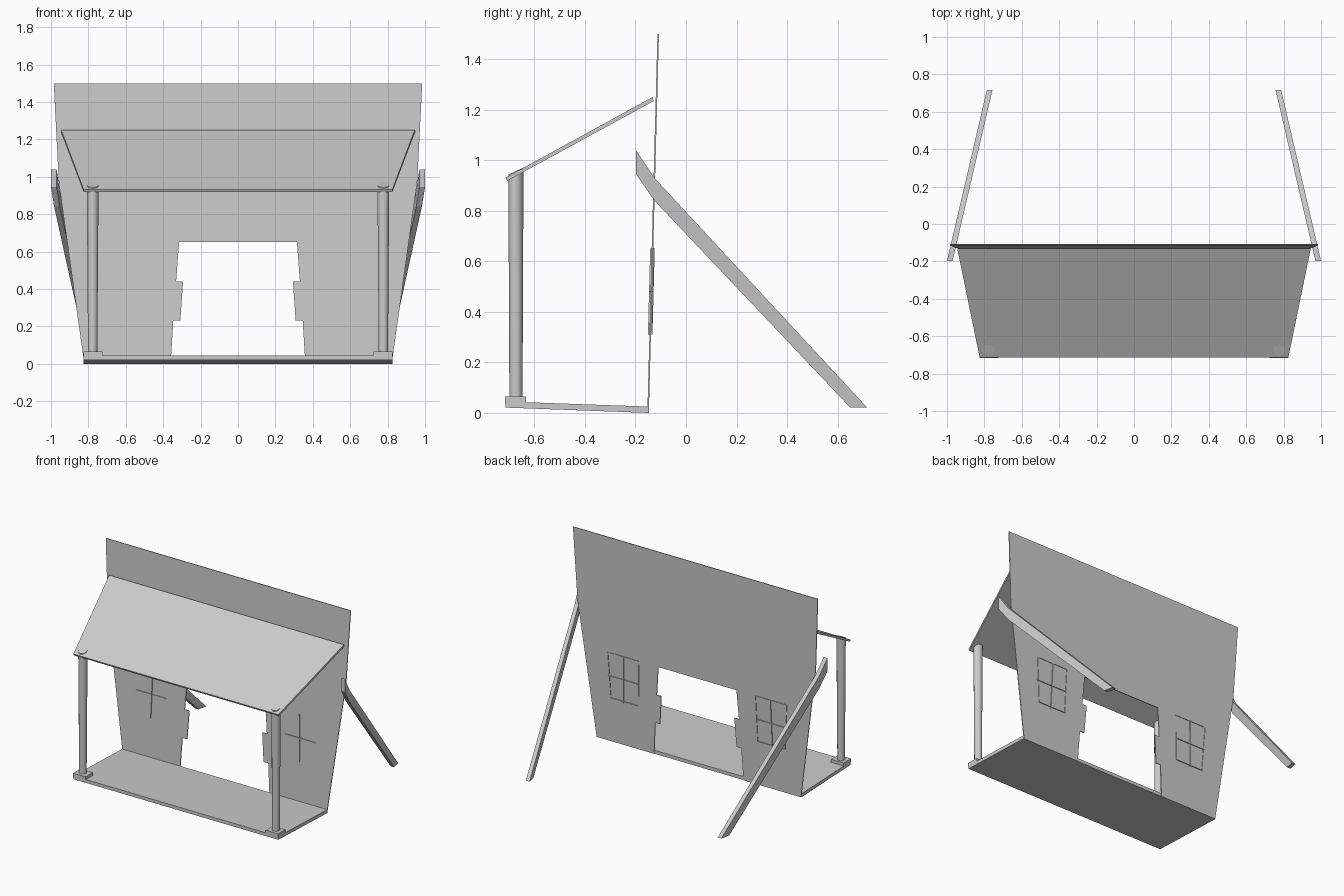
import bpy, bmesh, math
from mathutils import Vector

if "Cube" in bpy.data.objects:
    bpy.data.objects.remove(bpy.data.objects["Cube"])


def make(name, verts, faces):
    me = bpy.data.meshes.new(name)
    bm = bmesh.new()
    vs = [bm.verts.new(v) for v in verts]
    for f in faces:
        bm.faces.new([vs[i] for i in f])
    bmesh.ops.recalc_face_normals(bm, faces=bm.faces)
    bm.to_mesh(me)
    bm.free()
    ob = bpy.data.objects.new(name, me)
    bpy.context.collection.objects.link(ob)
    return ob


def loft(name, a, b):
    """Closed solid between two matching outlines."""
    n = len(a)
    sides = [(i, (i + 1) % n, n + (i + 1) % n, n + i) for i in range(n)]
    return make(name, list(a) + list(b),
                [tuple(range(n))[::-1], tuple(range(n, 2 * n))] + sides)


def wall_y(z):
    return -0.15 + 0.04 * z / 1.5


# Front wall: one leaning sheet with door opening and jamb plates
half = [(0.36, 0.0), (0.822, 0.0), (0.958, 0.97), (0.985, 1.5)]
jamb = [(0.315, 0.65), (0.331, 0.44), (0.294, 0.44), (0.308, 0.232), (0.346, 0.232)]
right = jamb + half
outline = right + [(-x, z) for x, z in reversed(right)]
T = 0.003
loft("facade_wall", [(x, wall_y(z) - T, z) for x, z in outline],
     [(x, wall_y(z) + T, z) for x, z in outline])


# Window bars: thin fins set into the wall
def fin(name, p, q, front, back):
    d = Vector((q[0] - p[0], q[1] - p[1]))
    n = Vector((-d.y, d.x)).normalized() * 0.002
    c = [(p[0] + n.x, p[1] + n.y), (q[0] + n.x, q[1] + n.y),
         (q[0] - n.x, q[1] - n.y), (p[0] - n.x, p[1] - n.y)]
    loft(name, [(x, wall_y(z) - front, z) for x, z in c],
         [(x, wall_y(z) + back, z) for x, z in c])


for s, side in ((1, "right"), (-1, "left")):
    fin(side + "_window_mullion", (s * 0.60, 0.31), (s * 0.59, 0.65), 0.009, 0.009)
    fin(side + "_window_crossbar", (s * 0.48, 0.48), (s * 0.72, 0.48), 0.009, 0.009)
    fin(side + "_window_sill", (s * 0.48, 0.32), (s * 0.70, 0.32), 0.003, 0.009)
    fin(side + "_window_head", (s * 0.47, 0.65), (s * 0.71, 0.65), 0.003, 0.007)
    fin(side + "_window_outer_edge", (s * 0.70, 0.32), (s * 0.72, 0.65), 0.003, 0.007)
    fin(side + "_window_inner_edge", (s * 0.48, 0.32), (s * 0.47, 0.65), 0.003, 0.007)

# Porch floor, slightly tilted toward the wall
floor = [(-0.715, 0.021), (-0.15, 0.0), (-0.15, 0.025), (-0.715, 0.045)]
loft("porch_floor", [(-0.825, y, z) for y, z in floor],
     [(0.825, y, z) for y, z in floor])

# Porch roof, wider at the wall
roof = [(-0.714, 0.931, 0.825), (-0.708, 0.918, 0.825),
        (-0.128, 1.234, 0.945), (-0.132, 1.250, 0.945)]
loft("porch_roof", [(-x, y, z) for y, z, x in roof],
     [(x, y, z) for y, z, x in roof])

# Posts, pads and diagonal braces on both sides
brace = [(-0.198, 1.04), (-0.125, 0.93), (0.717, 0.021),
         (0.65, 0.021), (-0.125, 0.84), (-0.198, 0.945)]
for s, side in ((1, "right"), (-1, "left")):
    pad = [(s * 0.725, -0.717), (s * 0.825, -0.717), (s * 0.825, -0.633), (s * 0.725, -0.633)]
    loft(side + "_post_pad", [(x, y, 0.035) for x, y in pad],
         [(x, y, 0.065) for x, y in pad])

    ring = [(math.cos(a), math.sin(a)) for a in (math.tau * (i + 0.5) / 10 for i in range(10))]
    low = [(s * 0.777 + 0.026 * c, -0.673 + 0.026 * n, 0.055) for c, n in ring]
    top = [(s * 0.777 + 0.033 * c, -0.673 + 0.030 * n, 0.957 + 0.014 * n) for c, n in ring]
    post = loft(side + "_post", low, top)
    bpy.context.view_layer.objects.active = post
    post.select_set(True)
    bpy.ops.object.shade_smooth_by_angle(angle=math.radians(40))
    post.select_set(False)

    def brace_x(y, off):
        return s * (0.985 - 0.233 * (y + 0.198) + off)
    loft(side + "_brace", [(brace_x(y, -0.015), y, z) for y, z in brace],
         [(brace_x(y, 0.015), y, z) for y, z in brace])
